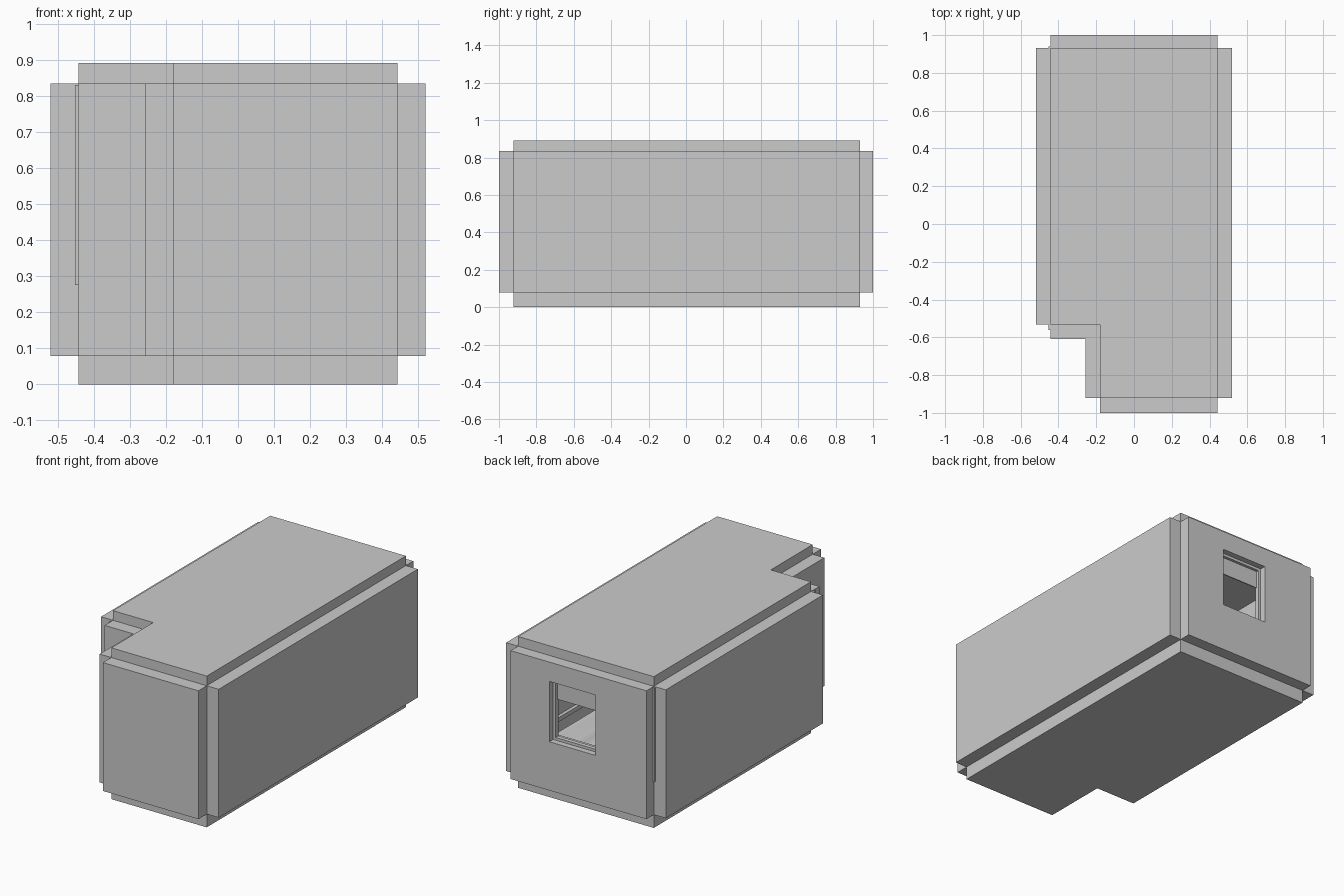
import bpy, bmesh, math

if "Cube" in bpy.data.objects:
    bpy.data.objects.remove(bpy.data.objects["Cube"])


def add_mesh(name, bm):
    bmesh.ops.recalc_face_normals(bm, faces=bm.faces)
    me = bpy.data.meshes.new(name)
    bm.to_mesh(me)
    bm.free()
    ob = bpy.data.objects.new(name, me)
    bpy.context.collection.objects.link(ob)
    return ob


def box(name, x0, x1, y0, y1, z0, z1):
    bm = bmesh.new()
    bmesh.ops.create_cube(bm, size=1)
    for v in bm.verts:
        v.co = (x1 if v.co.x > 0 else x0, y1 if v.co.y > 0 else y0, z1 if v.co.z > 0 else z0)
    return add_mesh(name, bm)


def prism(name, outline, z0, z1):
    bm = bmesh.new()
    low = [bm.verts.new((x, y, z0)) for x, y in outline]
    top = [bm.verts.new((x, y, z1)) for x, y in outline]
    bm.faces.new(low[::-1])
    bm.faces.new(top)
    n = len(outline)
    for i in range(n):
        j = (i + 1) % n
        bm.faces.new((low[i], low[j], top[j], top[i]))
    return add_mesh(name, bm)


W, F, B = 0.442, -0.922, 0.931          # inner half width, front, back
NX, NY = -0.18, -0.532                  # inner notch corner
Z0, Z1 = 0.078, 0.834                   # floor top, ceiling underside

# Floor and ceiling share the notched room outline
plan = [(NX, F), (W, F), (W, B), (-W, B), (-W, NY), (NX, NY)]
prism("floor", plan, 0, Z0)
prism("ceiling", plan, Z1, 0.891)

# Walls, leaving the outer corners open
box("right_wall", W, 0.52, F, B, Z0, Z1)
box("left_wall", -0.52, -W, NY, B, Z0, Z1)
box("front_wall", NX, W, -1, F, Z0, Z1)
box("notch_side_wall", -0.256, NX, F, NY, Z0, Z1)
box("notch_front_wall", -W, NX, -0.61, NY, Z0, Z1)
back = box("back_wall", -W, W, B, 1, Z0, Z1)

# Window opening
wx0, wx1, wz0, wz1 = -0.11, 0.19, 0.365, 0.72
cutter = box("window_cutter", wx0, wx1, 0.8, 1.1, wz0, wz1)
cutter.hide_render = True
cutter.hide_viewport = True
mod = back.modifiers.new("window", "BOOLEAN")
mod.object = cutter
mod.solver = "EXACT"

# Window frame, sill and raised blind
t = 0.016
for side, x in (("left", wx0), ("right", wx1 - t)):
    box("window_jamb_" + side, x, x + t, 0.94, 0.965, wz0, wz1)
box("window_head", wx0 + t, wx1 - t, 0.94, 0.965, wz1 - t, wz1)
box("window_bottom_rail", wx0 + t, wx1 - t, 0.94, 0.965, wz0, wz0 + t)
box("window_sill", wx0 - 0.02, wx1 + 0.02, 0.90, 0.94, wz0 - 0.012, wz0)
box("window_blind", wx0 + t, wx1 - t, 0.943, 0.949, 0.60, wz1 - t)

# Long wall panel whose ends poke through the left corners
box("left_wall_panel", -0.452, -0.434, -0.56, 0.94, 0.275, 0.83)

# Rail and post along the right wall
box("right_wall_rail", W - 0.02, W, F, B, 0.26, 0.285)
box("right_wall_post", W - 0.03, W, 0.17, 0.20, Z0, Z1)

# Bed below the window with a softly folded quilt
box("bed_base", 0.0, 0.41, 0.25, 0.9, Z0, 0.16)
bm = bmesh.new()
bmesh.ops.create_grid(bm, x_segments=16, y_segments=6, size=0.5)
for v in bm.verts:
    u = v.co.x
    v.co = (0.205 + u * 0.43, 0.575 + v.co.y * 0.65, 0.185 + 0.018 * math.cos(u * 4 * math.pi))
quilt = add_mesh("quilt", bm)
sol = quilt.modifiers.new("thickness", "SOLIDIFY")
sol.thickness = 0.02
